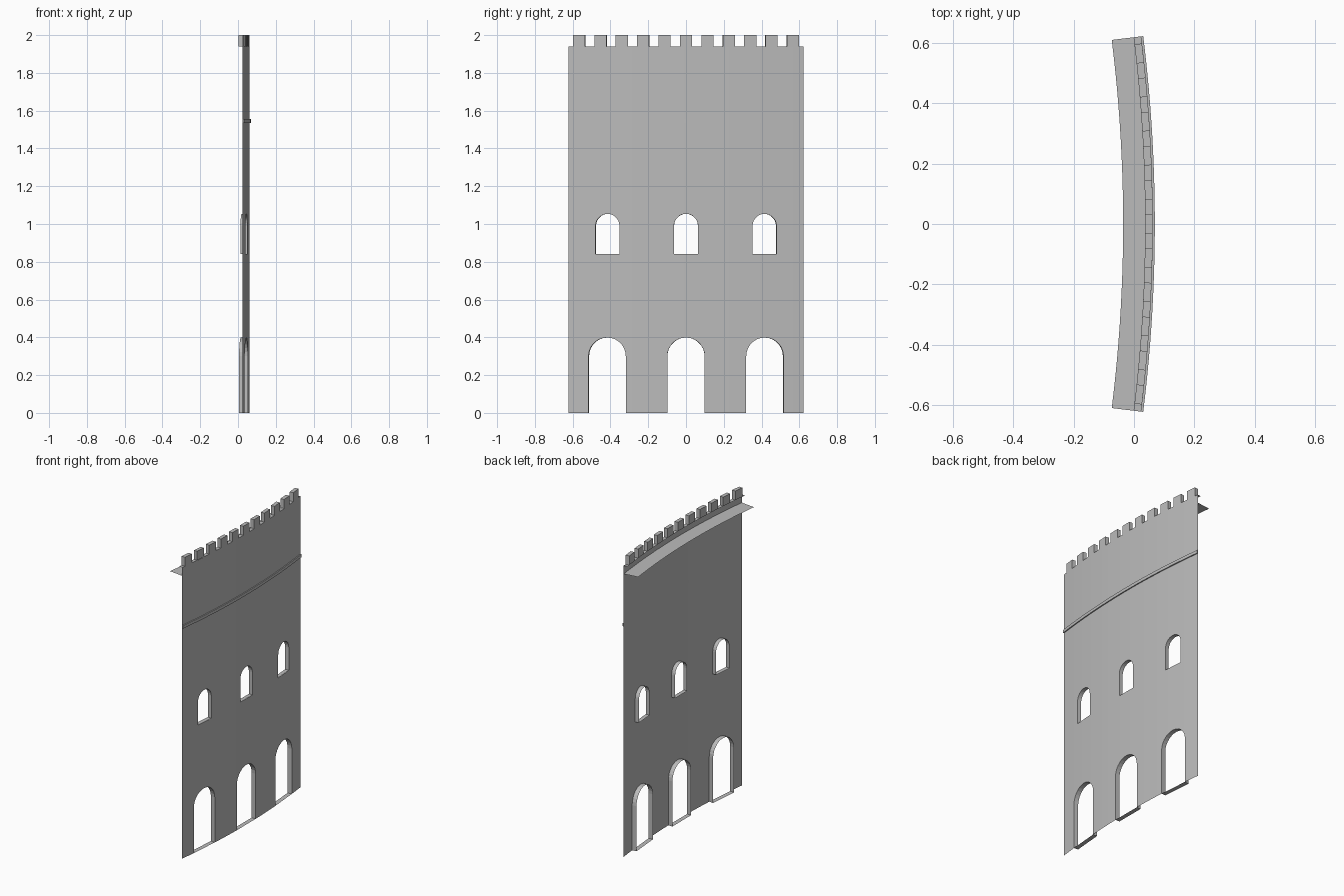
import bpy, bmesh, math

if "Cube" in bpy.data.objects:
    bpy.data.objects.remove(bpy.data.objects["Cube"])

R = 5.05            # radius of the outer wall face
CX = 0.062 - R      # centre of curvature
HALF = 0.6235       # half the arc length
TOP = 1.94          # wall top, foot of the battlements
THICK = 0.025       # parapet thickness
PITCH, MERLON = 0.1135, 0.064

stone = bpy.data.materials.new("grey stone")
stone.use_nodes = True
stone.diffuse_color = (0.5, 0.5, 0.5, 1)
stone.node_tree.nodes["Principled BSDF"].inputs["Base Color"].default_value = (0.5, 0.5, 0.5, 1)


def bend(s, z, inset=0.0):
    """Point at arc length s and height z, set back from the outer face."""
    a = s / R
    return (CX + (R - inset) * math.cos(a), (R - inset) * math.sin(a), z)


def make(name, quads):
    bm = bmesh.new()
    for quad in quads:
        bm.faces.new([bm.verts.new(p) for p in quad])
    bmesh.ops.remove_doubles(bm, verts=bm.verts, dist=1e-5)
    mesh = bpy.data.meshes.new(name)
    bm.to_mesh(mesh)
    bm.free()
    mesh.materials.append(stone)
    obj = bpy.data.objects.new(name, mesh)
    bpy.context.scene.collection.objects.link(obj)
    return obj


def sweep(name, profile, stations, solid=False):
    """Sweep a profile of (inset, z) points along the curve."""
    loop = profile + profile[:1] if solid else profile
    quads = []
    for a, b in zip(stations, stations[1:]):
        for (i, z), (j, w) in zip(loop, loop[1:]):
            quads.append([bend(a, z, i), bend(b, z, i), bend(b, w, j), bend(a, w, j)])
    if solid:
        quads.append([bend(stations[0], z, i) for i, z in reversed(profile)])
        quads.append([bend(stations[-1], z, i) for i, z in profile])
    return make(name, quads)


def arch(centre, half, spring, steps=14):
    """Points of a round arch from one side to the other."""
    angles = [math.pi * (1 - k / steps) for k in range(steps + 1)]
    return [(centre + half * math.cos(t), spring + half * math.sin(t)) for t in angles]


# Openings: sill height, arch points, depth of reveal
doors = [(0.0, arch(c, 0.099, 0.30), 0.03) for c in (-0.418, 0, 0.418)]
windows = [(0.84, arch(c, 0.0635, 0.99), 0.026) for c in (-0.416, 0, 0.416)]

# Stations along the curve shared by every long part
stations = [-HALF + 2 * HALF * k / 22 for k in range(23)]

# Curved wall: columns of faces that skip the openings
cuts = sorted(set(stations + [s for _, pts, _ in doors + windows for s, _ in pts]))


def arch_height(pts, s):
    for (a, za), (b, zb) in zip(pts, pts[1:]):
        if a <= s <= b:
            return za + (zb - za) * (s - a) / (b - a)
    return pts[0][1]


wall = []
for a, b in zip(cuts, cuts[1:]):
    if b - a < 1e-7:
        continue
    low = (0.0, 0.0)
    for sill, pts, _ in doors + windows:
        if pts[0][0] < (a + b) / 2 < pts[-1][0]:
            if sill > 0:
                wall.append([bend(a, low[0]), bend(b, low[1]), bend(b, sill), bend(a, sill)])
            low = (arch_height(pts, a), arch_height(pts, b))
    wall.append([bend(a, low[0]), bend(b, low[1]), bend(b, TOP), bend(a, TOP)])
make("curved_wall", wall)

# Reveals behind each opening, including sill or threshold
for label, openings in (("door_reveal", doors), ("window_reveal", windows)):
    for n, (sill, pts, depth) in enumerate(openings):
        outline = [(pts[0][0], sill)] + pts + [(pts[-1][0], sill)]
        ring = outline + outline[:1]
        make(f"{label}_{n + 1}", [
            [bend(*p), bend(*q), bend(*q, depth), bend(*p, depth)]
            for p, q in zip(ring, ring[1:])])

# String course on the outer face
sweep("string_course", [(0, 1.535), (-0.007, 1.535), (-0.007, 1.555), (0, 1.555)], stations, True)

# Parapet top and the walkway behind it
sweep("parapet_top", [(0, TOP), (THICK, TOP)], stations)
sweep("walkway", [(0, 1.885), (0.098, 1.885)], stations)

# Battlements
for k in range(-5, 6):
    mid = k * PITCH
    sweep(f"merlon_{k + 6}", [(0, TOP), (0, 2.0), (THICK, 2.0), (THICK, TOP)][::-1],
          [mid - MERLON / 2, mid + MERLON / 2], True)
